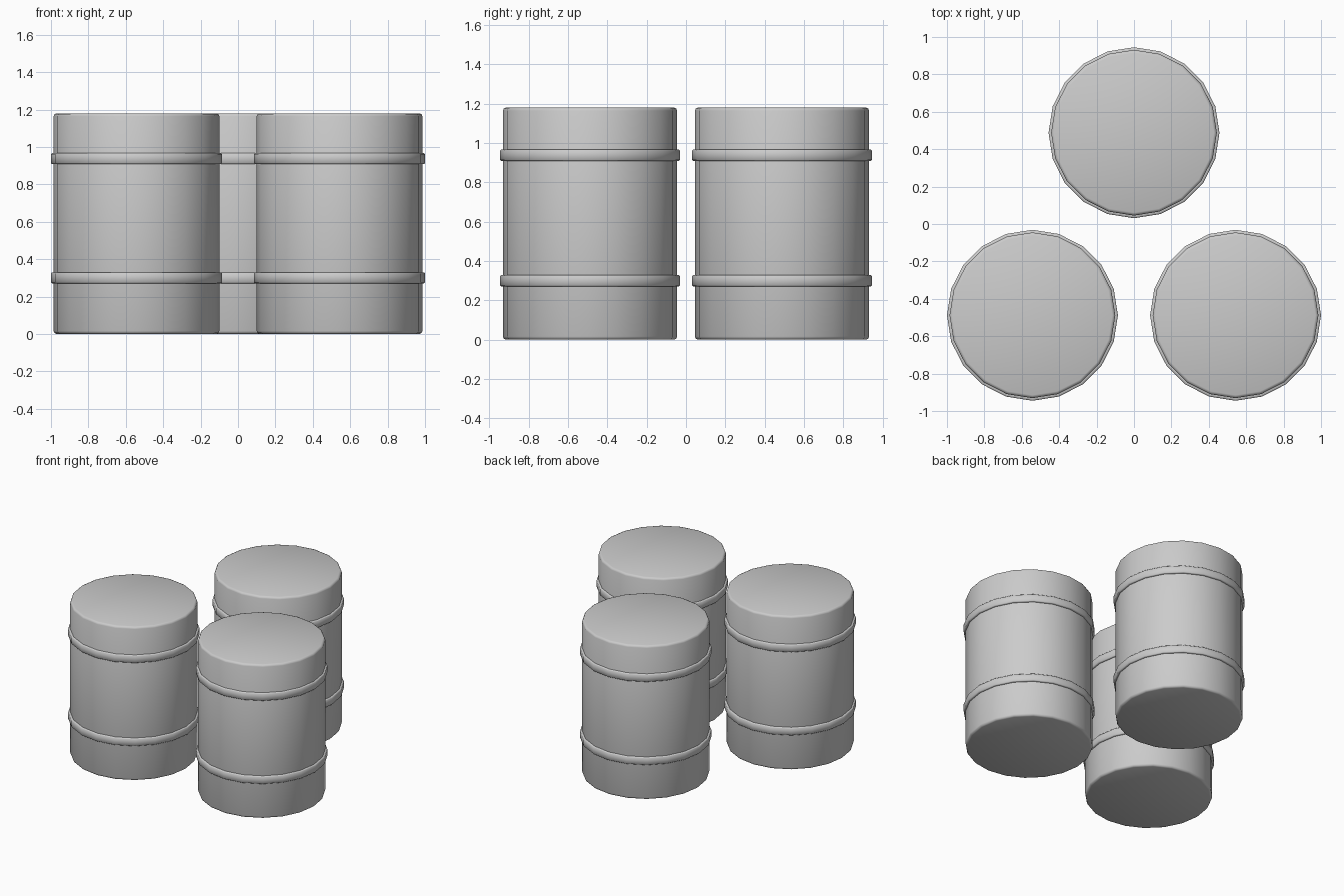
import bpy, bmesh, math

if "Cube" in bpy.data.objects:
    bpy.data.objects.remove(bpy.data.objects["Cube"])

SIDES = 20
HEIGHT = 1.18


def lathe(name, profile, loc, closed):
    """Revolve an (r, z) profile; open profiles are capped at both ends."""
    bm = bmesh.new()
    rings = []
    for r, z in profile:
        ring = []
        for i in range(SIDES):
            a = 2 * math.pi * i / SIDES
            ring.append(bm.verts.new((r * math.cos(a), r * math.sin(a), z)))
        rings.append(ring)
    pairs = list(zip(rings, rings[1:]))
    if closed:
        pairs.append((rings[-1], rings[0]))
    for lo, hi in pairs:
        for i in range(SIDES):
            j = (i + 1) % SIDES
            bm.faces.new((lo[i], lo[j], hi[j], hi[i]))
    if not closed:
        bm.faces.new(rings[0][::-1])
        bm.faces.new(rings[-1])
    bmesh.ops.recalc_face_normals(bm, faces=bm.faces)
    for f in bm.faces:
        f.smooth = True
    mesh = bpy.data.meshes.new(name)
    bm.to_mesh(mesh)
    bm.free()
    obj = bpy.data.objects.new(name, mesh)
    obj.location = loc
    bpy.context.collection.objects.link(obj)
    return obj


# Drum shell with small rounded rims
R, B = 0.443, 0.016
lower = [(R - B + B * math.sin(t), B - B * math.cos(t))
         for t in (0, math.pi / 4, math.pi / 2)]
shell = lower + [(r, HEIGHT - z) for r, z in reversed(lower)]


# Raised hoop cross-section around a given height
def hoop(z):
    return [(0.425, z - 0.029), (0.452, z - 0.029), (0.457, z - 0.024),
            (0.457, z + 0.024), (0.452, z + 0.029), (0.425, z + 0.029)]


# Three drums in a triangle
for place, x, y in (("front_left", -0.543, -0.488),
                    ("front_right", 0.543, -0.488),
                    ("back", 0.0, 0.488)):
    lathe("drum_" + place, shell, (x, y, 0), False)
    for level, z in (("lower", 0.3), ("upper", 0.938)):
        lathe(f"{level}_hoop_{place}", hoop(z), (x, y, 0), True)
